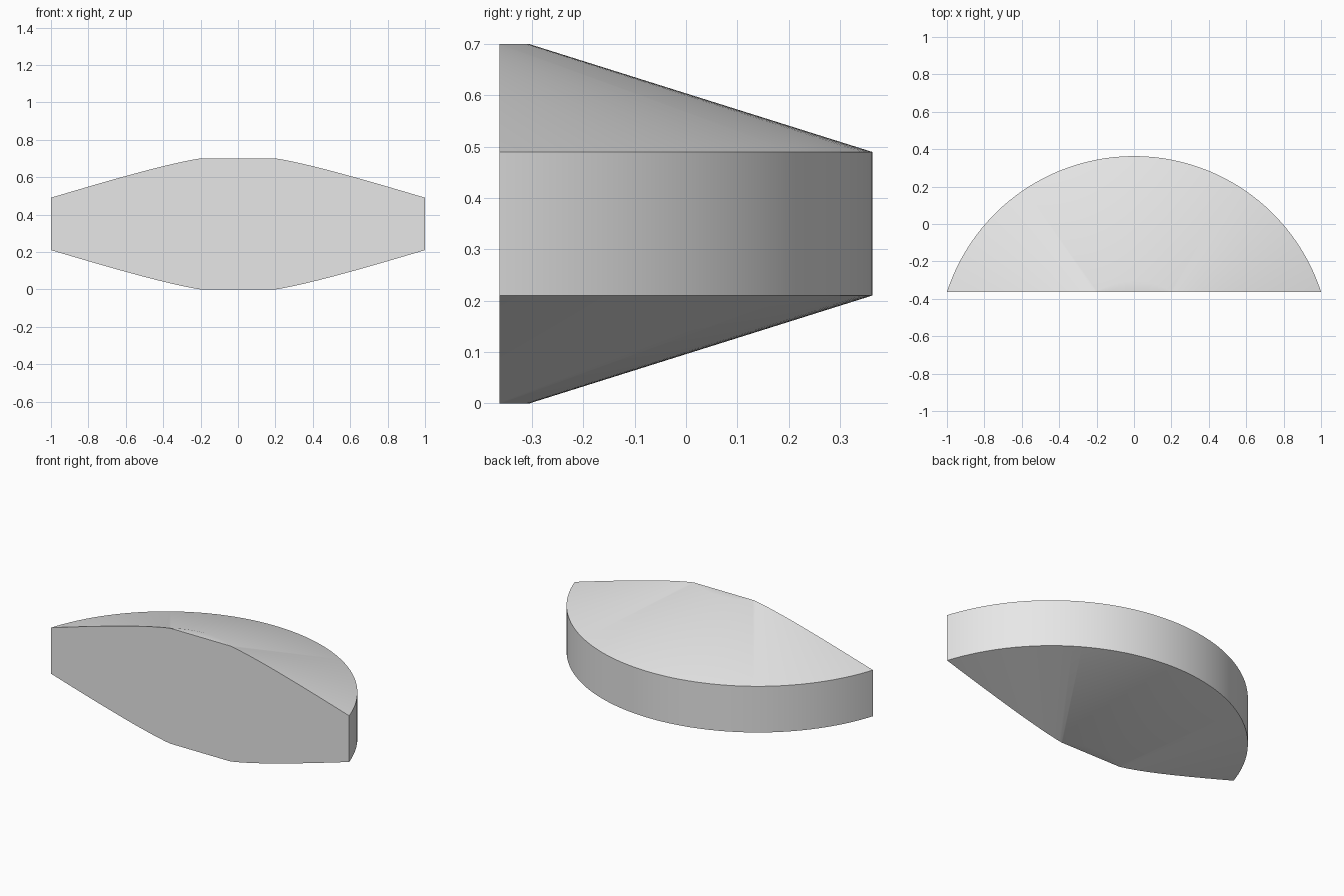
import bpy
import bmesh
from math import pi
from mathutils import Matrix

cube = bpy.data.objects.get("Cube")
if cube:
    bpy.data.objects.remove(cube, do_unlink=True)

FRONT_Y = -0.363     # flat front cut
RADIUS = 1.052       # outer rim
HUB_RADIUS = 0.384   # flat middle
CENTRE_Y = -FRONT_Y - RADIUS
HEIGHT = 0.70
RIM_LOW, RIM_HIGH = 0.21, 0.49

# Plain grey
grey = bpy.data.materials.new("light_grey")
grey.use_nodes = True
colour = (0.8, 0.8, 0.8, 1)
grey.diffuse_color = colour
grey.node_tree.nodes["Principled BSDF"].inputs["Base Color"].default_value = colour

# Lathe a disc with tapered top and bottom
bm = bmesh.new()
profile = [(0, 0), (HUB_RADIUS, 0), (RADIUS, RIM_LOW),
           (RADIUS, RIM_HIGH), (HUB_RADIUS, HEIGHT), (0, HEIGHT)]
verts = [bm.verts.new((0, r, z)) for r, z in profile]
edges = [bm.edges.new(pair) for pair in zip(verts, verts[1:])]
bmesh.ops.spin(bm, geom=verts + edges, cent=(0, 0, 0), axis=(0, 0, 1),
               angle=2 * pi, steps=128, use_merge=True)
bmesh.ops.remove_doubles(bm, verts=bm.verts, dist=0.0001)
bmesh.ops.transform(bm, matrix=Matrix.Translation((0, CENTRE_Y, 0)), verts=bm.verts)

# Slice off the front and cap the cut
cut = bmesh.ops.bisect_plane(bm, geom=bm.verts[:] + bm.edges[:] + bm.faces[:],
                             plane_co=(0, FRONT_Y, 0), plane_no=(0, -1, 0),
                             clear_outer=True)
rim = [e for e in cut["geom_cut"] if isinstance(e, bmesh.types.BMEdge)]
bmesh.ops.contextual_create(bm, geom=rim)
bmesh.ops.recalc_face_normals(bm, faces=bm.faces)

mesh = bpy.data.meshes.new("disc_segment")
bm.to_mesh(mesh)
bm.free()
mesh.materials.append(grey)
disc = bpy.data.objects.new("disc_segment", mesh)
bpy.context.collection.objects.link(disc)

# Smooth curved faces, sharp rims
bpy.ops.object.select_all(action="DESELECT")
disc.select_set(True)
bpy.context.view_layer.objects.active = disc
bpy.ops.object.shade_smooth_by_angle(angle=pi / 6)
